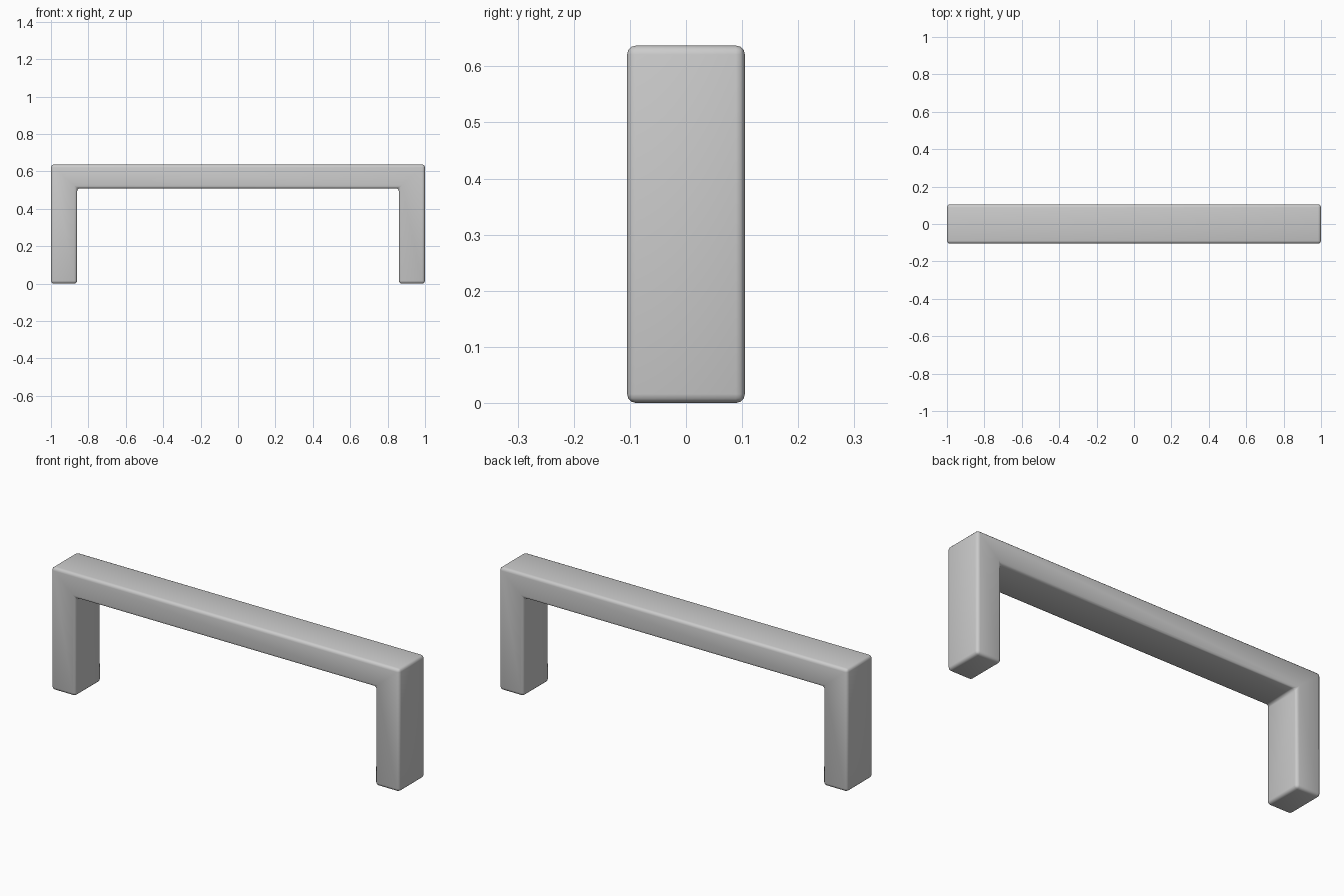
import bpy
import bmesh

cube = bpy.data.objects.get("Cube")
if cube:
    bpy.data.objects.remove(cube, do_unlink=True)

HEIGHT, HALF_DEPTH = 0.637, 0.105
INNER_X, BAR_BOTTOM = 0.86, 0.51

# Plain grey finish
grey = bpy.data.materials.new("satin_grey")
grey.use_nodes = True
colour = (0.6, 0.6, 0.6, 1)
grey.diffuse_color = colour
grey.node_tree.nodes["Principled BSDF"].inputs["Base Color"].default_value = colour

# Half of the arch outline, mirrored to make the full loop
half = [(INNER_X, BAR_BOTTOM), (INNER_X, 0), (1, 0), (1, HEIGHT)]
outline = half + [(-x, z) for x, z in reversed(half)]

# Extrude the outline through the depth
bm = bmesh.new()
front = bm.faces.new([bm.verts.new((x, -HALF_DEPTH, z)) for x, z in outline])
back = bmesh.ops.extrude_face_region(bm, geom=[front])["geom"]
for v in back:
    if isinstance(v, bmesh.types.BMVert):
        v.co.y = HALF_DEPTH
bmesh.ops.recalc_face_normals(bm, faces=bm.faces)

# Round every edge
bmesh.ops.bevel(bm, geom=list(bm.edges), offset=0.016, segments=3,
                profile=0.5, affect='EDGES', clamp_overlap=True)
bmesh.ops.recalc_face_normals(bm, faces=bm.faces)

mesh = bpy.data.meshes.new("handle")
bm.to_mesh(mesh)
bm.free()
mesh.materials.append(grey)
handle = bpy.data.objects.new("handle", mesh)
bpy.context.collection.objects.link(handle)

# Soft shading across the rounded edges
bpy.context.view_layer.objects.active = handle
handle.select_set(True)
bpy.ops.object.shade_smooth()
